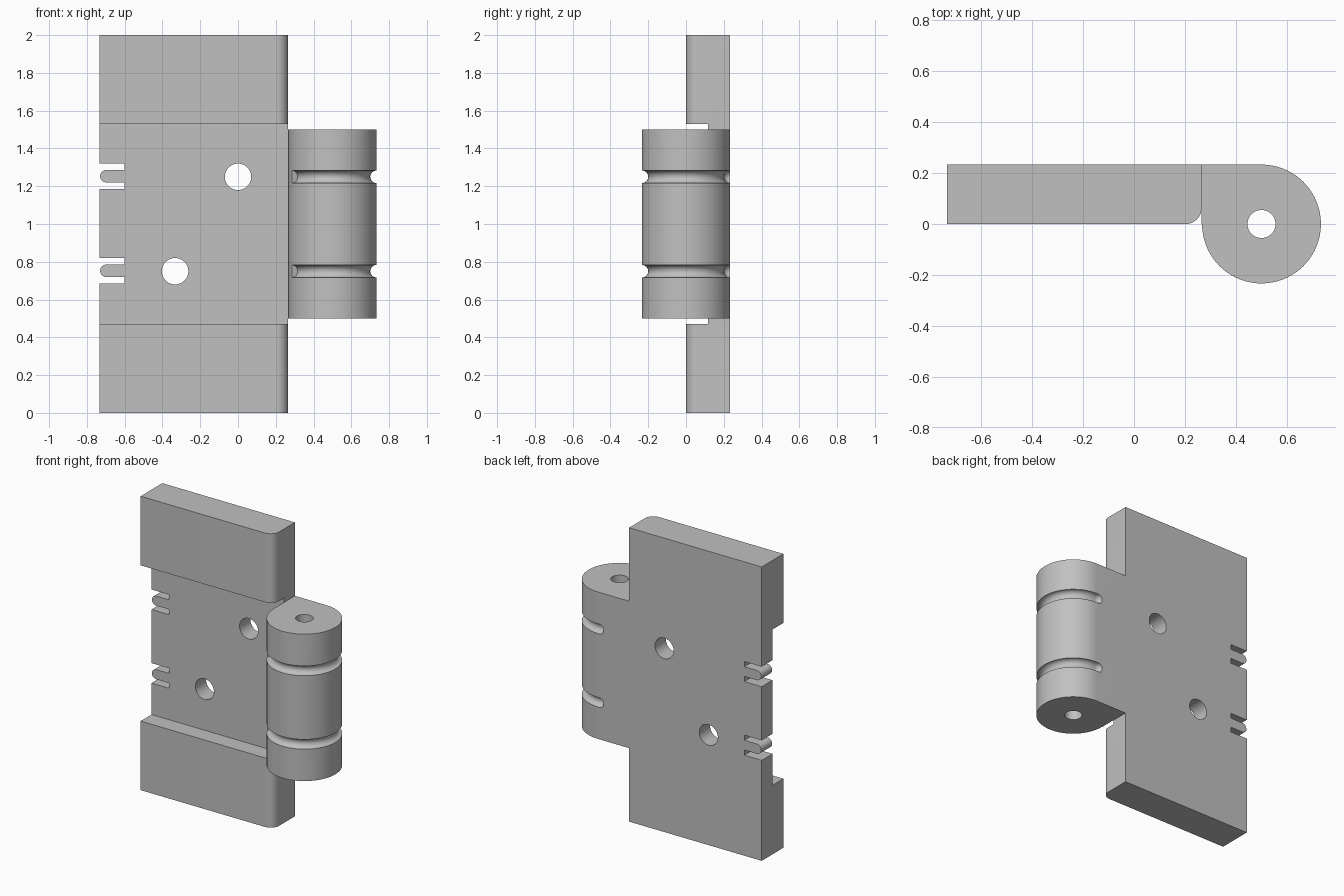
import bpy, bmesh, math
from mathutils import Vector

if "Cube" in bpy.data.objects:
    bpy.data.objects.remove(bpy.data.objects["Cube"])

grey = bpy.data.materials.new("light grey")
grey.diffuse_color = (0.53, 0.53, 0.53, 1)
grey.use_nodes = True
grey.node_tree.nodes["Principled BSDF"].inputs["Base Color"].default_value = grey.diffuse_color

T = 0.233          # plate thickness and barrel radius
PX = 0.5           # pin axis x
EDGE = 0.265       # right edge of the plate
GROOVE = 0.033     # groove tube radius


def finish(bm, name):
    bmesh.ops.recalc_face_normals(bm, faces=bm.faces)
    me = bpy.data.meshes.new(name)
    bm.to_mesh(me)
    bm.free()
    me.materials.append(grey)
    ob = bpy.data.objects.new(name, me)
    bpy.context.collection.objects.link(ob)
    return ob


def extrude(name, pts, lo, hi, axis="z"):
    """Prism from a 2D outline: (x, y) along z, or (x, z) along y."""
    bm = bmesh.new()
    to3 = (lambda p: (p[0], p[1], lo)) if axis == "z" else (lambda p: (p[0], lo, p[1]))
    face = bm.faces.new([bm.verts.new(to3(p)) for p in pts])
    new = bmesh.ops.extrude_face_region(bm, geom=[face])["geom"]
    d = Vector((0, 0, hi - lo)) if axis == "z" else Vector((0, hi - lo, 0))
    bmesh.ops.translate(bm, vec=d, verts=[v for v in new if isinstance(v, bmesh.types.BMVert)])
    return finish(bm, name)


def arc(cx, cy, r, a0, a1, n):
    return [(cx + r * math.cos(math.radians(a0 + (a1 - a0) * i / n)),
             cy + r * math.sin(math.radians(a0 + (a1 - a0) * i / n))) for i in range(n + 1)]


def circle(cx, cy, r, n=48):
    return arc(cx, cy, r, 0, 360, n)[:-1]


def rect(x0, x1, y0, y1):
    return [(x0, y0), (x1, y0), (x1, y1), (x0, y1)]


def combine(target, tool, op):
    m = target.modifiers.new(op.lower(), "BOOLEAN")
    m.operation, m.solver, m.object = op, "EXACT", tool
    bpy.context.view_layer.objects.active = target
    bpy.ops.object.modifier_apply(modifier=m.name)
    bpy.data.objects.remove(tool)


def groove_tube(z):
    """Tube wrapped round the barrel: flat front end, round back end."""
    rings = []
    for i in range(73):
        a = math.radians(203 + 247 * i / 72)
        rad = Vector((math.cos(a), math.sin(a), 0))
        rings.append((Vector((PX, 0, z)) + rad * T, rad, GROOVE))
    back = Vector((0, 1, 0))
    for i in range(9):
        a = math.radians(88 * i / 8)
        c = Vector((PX - 0.01 - GROOVE * math.sin(a), T, z))
        rings.append((c, back, GROOVE * math.cos(a)))
    bm, n, loops = bmesh.new(), 24, []
    for c, rad, r in rings:
        loops.append([bm.verts.new(c + r * (math.cos(2 * math.pi * k / n) * rad
                      + math.sin(2 * math.pi * k / n) * Vector((0, 0, 1)))) for k in range(n)])
    for a, b in zip(loops, loops[1:]):
        for k in range(n):
            bm.faces.new((a[k], a[(k + 1) % n], b[(k + 1) % n], b[k]))
    bm.faces.new(loops[0])
    bm.faces.new(loops[-1])
    return finish(bm, "groove_cutter")


# plate with a rounded front right edge
f = 0.062
plate = extrude("hinge_leaf", [(-0.733, T), (-0.733, 0)]
                + arc(EDGE - f, f, f, -90, 0, 12) + [(EDGE, T)], 0, 2)

# recessed middle of the front
combine(plate, extrude("recess", rect(-0.9, 0.4, -0.1, T / 2), 0.47, 1.53), "DIFFERENCE")

# screw holes
for x, z in ((0, 1.25), (-0.333, 0.75)):
    combine(plate, extrude("hole", circle(x, z, 0.07), -0.1, 0.4, "y"), "DIFFERENCE")

# edge notches, each leaving a round-tipped tongue
for z in (1.253, 0.752):
    h, t = 0.068, 0.033
    outline = ([(-0.8, z - h), (-0.602, z - h), (-0.602, z - t)]
               + arc(-0.73 + t, z, t, 270, 90, 16)
               + [(-0.602, z + t), (-0.602, z + h), (-0.8, z + h)])
    combine(plate, extrude("notch", outline, -0.1, 0.4, "y"), "DIFFERENCE")

# barrel with its web running into the plate
barrel = extrude("barrel", [(0.15, T), (0.15, 0.17), (EDGE, 0.17), (EDGE, 0)]
                 + arc(PX, 0, T, 180, 450, 72), 0.5, 1.5)
combine(barrel, extrude("pin_hole", circle(PX, 0, 0.055), 0.3, 1.7), "DIFFERENCE")
for z in (1.25, 0.75):
    combine(barrel, groove_tube(z), "DIFFERENCE")
combine(plate, barrel, "UNION")

bpy.ops.object.select_all(action="DESELECT")
plate.select_set(True)
bpy.context.view_layer.objects.active = plate
bpy.ops.object.shade_smooth_by_angle(angle=math.radians(30))
